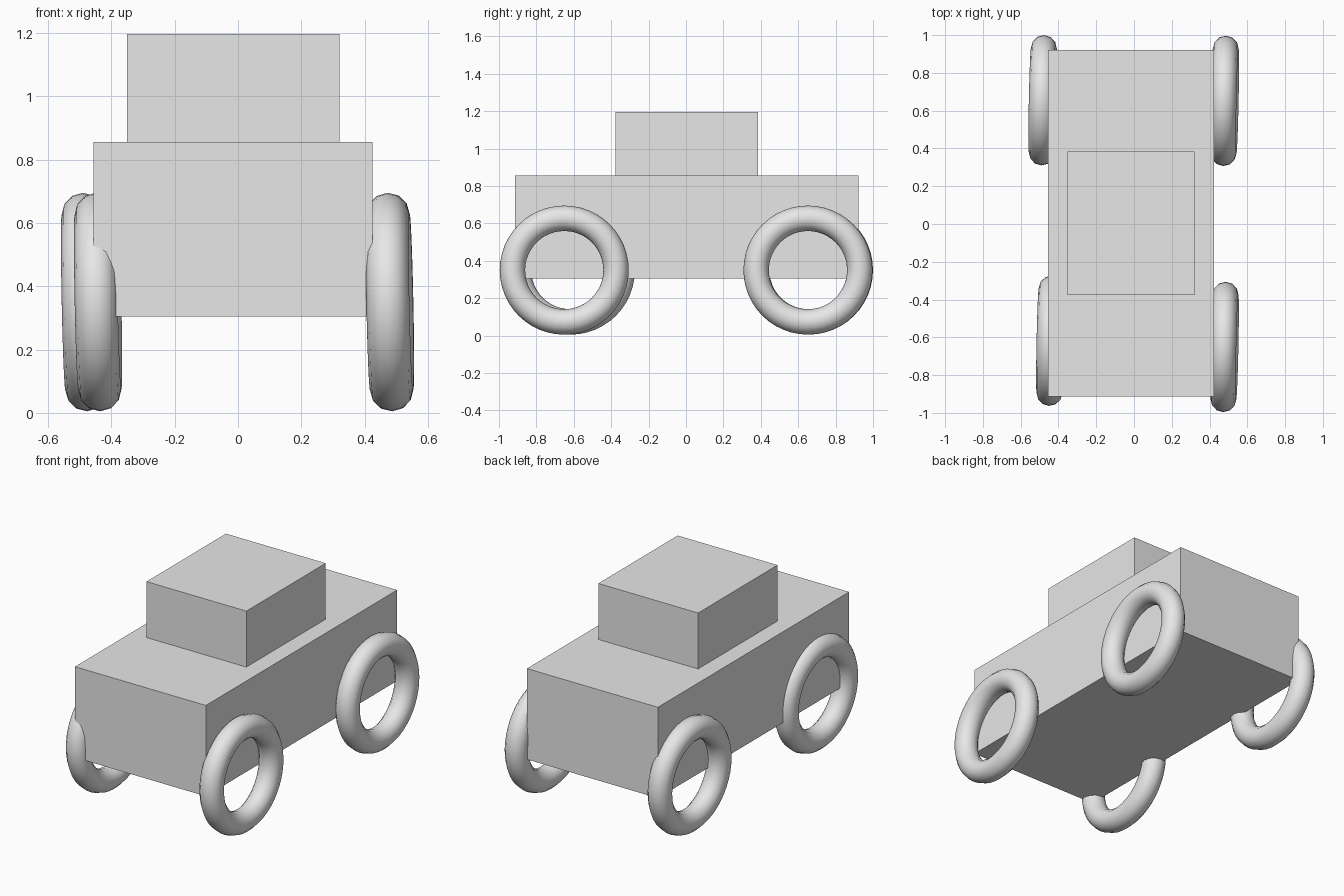
import bpy
from math import radians
from mathutils import Euler

cube = bpy.data.objects.get("Cube")
if cube:
    bpy.data.objects.remove(cube, do_unlink=True)

# One plain grey for the whole car
grey = bpy.data.materials.new("plain grey")
grey.use_nodes = True
colour = (0.8, 0.8, 0.8, 1)
grey.diffuse_color = colour
grey.node_tree.nodes["Principled BSDF"].inputs["Base Color"].default_value = colour


def block(name, low, high):
    centre = [(a + b) / 2 for a, b in zip(low, high)]
    bpy.ops.mesh.primitive_cube_add(size=1, location=centre)
    ob = bpy.context.object
    ob.name = name
    ob.scale = [b - a for a, b in zip(low, high)]
    bpy.ops.object.transform_apply(location=False, rotation=False, scale=True)
    ob.data.materials.append(grey)


def wheel(name, x, y):
    # Ring standing upright, leaning and turned very slightly
    lean = Euler((0, radians(88.8), radians(-1.2)))
    bpy.ops.mesh.primitive_torus_add(
        major_radius=0.277, minor_radius=0.068, major_segments=48,
        minor_segments=12, location=(x, y, 0.35), rotation=lean)
    ob = bpy.context.object
    ob.name = name
    bpy.ops.object.shade_smooth_by_angle(angle=radians(35))
    ob.data.materials.append(grey)


# Body and cabin
block("body", (-0.456, -0.914, 0.304), (0.424, 0.921, 0.856))
block("cabin", (-0.351, -0.377, 0.856), (0.32, 0.385, 1.196))

# Wheels
wheel("front_left_wheel", 0.479, -0.651)
wheel("front_right_wheel", -0.442, -0.618)
wheel("rear_left_wheel", 0.48, 0.652)
wheel("rear_right_wheel", -0.483, 0.655)
